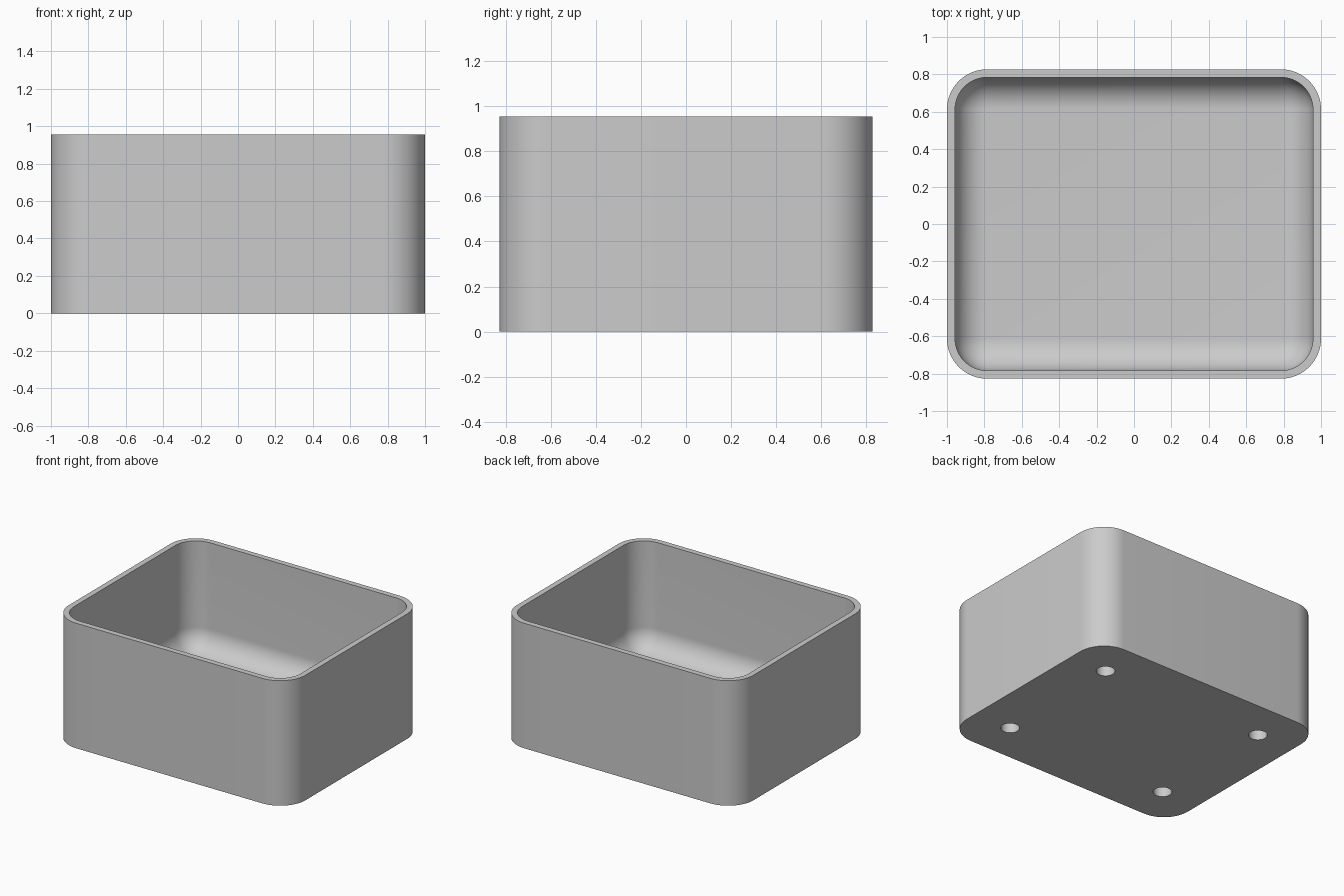
import bpy, bmesh
from math import sin, cos, pi, radians

if "Cube" in bpy.data.objects:
    bpy.data.objects.remove(bpy.data.objects["Cube"], do_unlink=True)

HALF_X, HALF_Y, HEIGHT = 1.0, 0.827, 0.955
CORNER, WALL, FLOOR = 0.215, 0.043, 0.13
FILLET = 0.168
HOLE_X, HOLE_Y, HOLE_R, HOLE_DEPTH = 0.69, 0.515, 0.065, 0.087
STEPS = 16

grey = bpy.data.materials.new("plain grey")
grey.use_nodes = True
grey.diffuse_color = (0.6, 0.6, 0.6, 1)
grey.node_tree.nodes["Principled BSDF"].inputs["Base Color"].default_value = (0.6, 0.6, 0.6, 1)


def rounded_ring(bm, inset, z):
    """Rounded rectangle of vertices, inset from the outer wall."""
    r = CORNER - inset
    ring = []
    for corner, (sx, sy) in enumerate([(1, 1), (-1, 1), (-1, -1), (1, -1)]):
        for i in range(STEPS + 1):
            a = (corner + i / STEPS) * pi / 2
            ring.append(bm.verts.new((sx * (HALF_X - CORNER) + r * cos(a),
                                      sy * (HALF_Y - CORNER) + r * sin(a), z)))
    return ring


# Tray shell: outer wall, rim, inner wall, floor fillet
profile = [(0, 0), (0, HEIGHT), (WALL, HEIGHT)]
for i in range(STEPS + 1):
    a = i / STEPS * pi / 2
    profile.append((WALL + FILLET * (1 - cos(a)), FLOOR + FILLET * (1 - sin(a))))

bm = bmesh.new()
rings = [rounded_ring(bm, inset, z) for inset, z in profile]
for low, high in zip(rings, rings[1:]):
    for i in range(len(low)):
        j = (i + 1) % len(low)
        bm.faces.new((low[i], low[j], high[j], high[i]))
bm.faces.new(rings[0][::-1])
bm.faces.new(rings[-1])
bmesh.ops.recalc_face_normals(bm, faces=bm.faces)
mesh = bpy.data.meshes.new("tray")
bm.to_mesh(mesh)
bm.free()
tray = bpy.data.objects.new("tray", mesh)
bpy.context.collection.objects.link(tray)
mesh.materials.append(grey)

# Four blind round holes in the underside
bm = bmesh.new()
for sx in (-1, 1):
    for sy in (-1, 1):
        made = bmesh.ops.create_cone(bm, cap_ends=True, segments=32, radius1=HOLE_R,
                                     radius2=HOLE_R, depth=2 * HOLE_DEPTH)
        bmesh.ops.translate(bm, verts=made["verts"], vec=(sx * HOLE_X, sy * HOLE_Y, 0))
mesh = bpy.data.meshes.new("hole_cutter")
bm.to_mesh(mesh)
bm.free()
mesh.materials.append(grey)
cutter = bpy.data.objects.new("hole_cutter", mesh)
bpy.context.collection.objects.link(cutter)

bpy.ops.object.select_all(action="DESELECT")
tray.select_set(True)
bpy.context.view_layer.objects.active = tray
cut = tray.modifiers.new("holes", "BOOLEAN")
cut.operation, cut.solver, cut.object = "DIFFERENCE", "EXACT", cutter
bpy.ops.object.modifier_apply(modifier=cut.name)
bpy.data.objects.remove(cutter, do_unlink=True)

bpy.ops.object.shade_smooth_by_angle(angle=radians(30))
